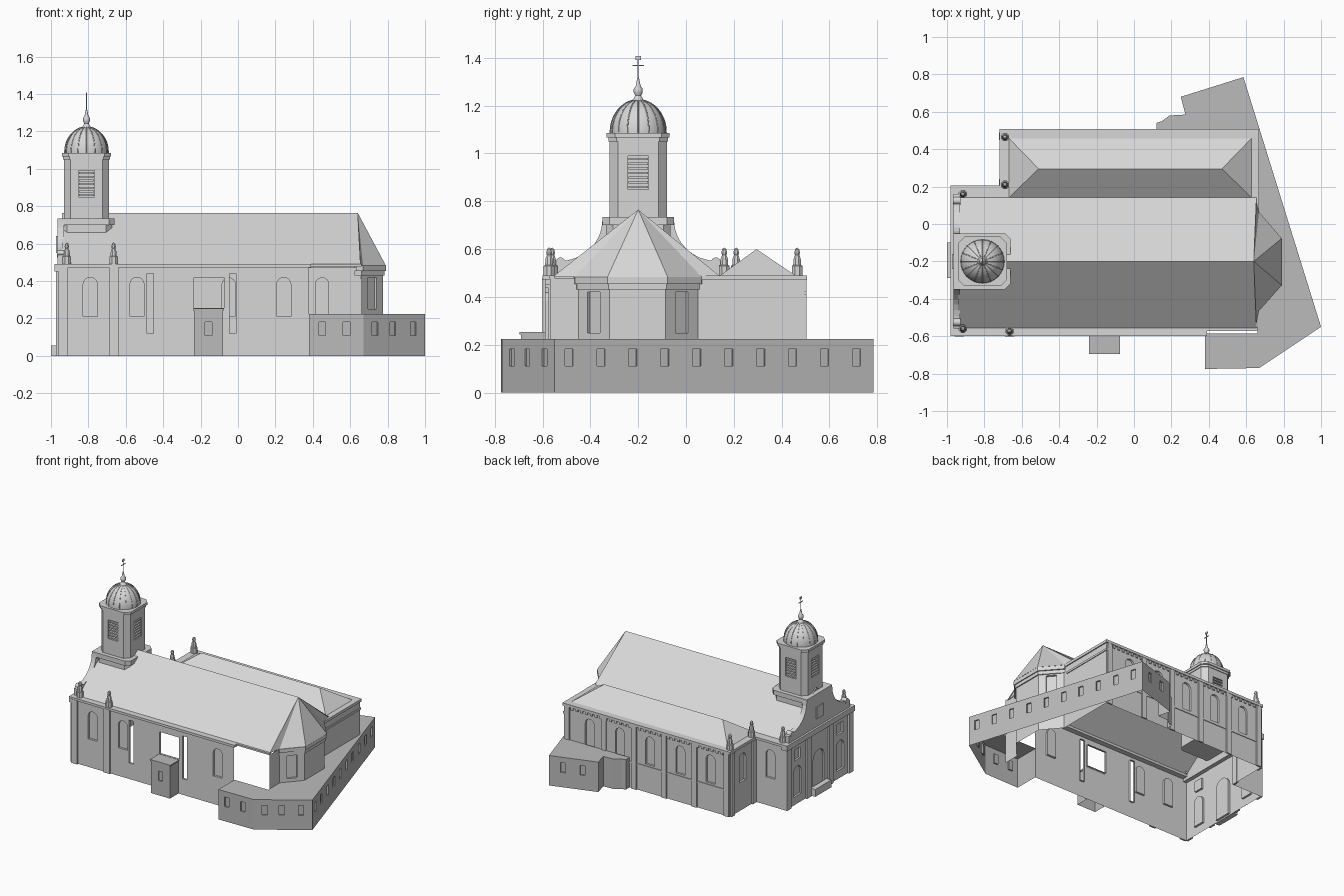
import bpy, bmesh, math
from mathutils import Vector

if "Cube" in bpy.data.objects:
    bpy.data.objects.remove(bpy.data.objects["Cube"])


def material(name, v):
    m = bpy.data.materials.new(name)
    m.diffuse_color = (v, v, v, 1)
    m.use_nodes = True
    m.node_tree.nodes["Principled BSDF"].inputs["Base Color"].default_value = m.diffuse_color
    return m


LIGHT = material("light_grey", 0.68)
DARK = material("mid_grey", 0.50)


def mesh(name, verts, faces, mat=LIGHT, smooth=False):
    me = bpy.data.meshes.new(name)
    me.from_pydata(verts, [], faces)
    me.materials.append(mat)
    ob = bpy.data.objects.new(name, me)
    bpy.context.collection.objects.link(ob)
    if smooth:
        bpy.context.view_layer.objects.active = ob
        ob.select_set(True)
        bpy.ops.object.shade_smooth_by_angle(angle=math.radians(35))
        ob.select_set(False)
    return ob


def prism(name, pts, z0, z1, mat=LIGHT):
    n = len(pts)
    v = [(x, y, z) for z in (z0, z1) for x, y in pts]
    f = [(i, (i + 1) % n, n + (i + 1) % n, n + i) for i in range(n)]
    return mesh(name, v, f + [tuple(range(n))[::-1], tuple(range(n, 2 * n))], mat)


def box(name, x0, x1, y0, y1, z0, z1, mat=LIGHT):
    return prism(name, [(x0, y0), (x1, y0), (x1, y1), (x0, y1)], z0, z1, mat)


def lathe(name, profile, cx, cy, n, smooth=True, turn=0.0):
    v, f = [], []
    for r, z in profile:
        for i in range(n):
            a = turn + 2 * math.pi * i / n
            v.append((cx + r * math.cos(a), cy + r * math.sin(a), z))
    for k in range(len(profile) - 1):
        for i in range(n):
            j = (i + 1) % n
            f.append((k * n + i, k * n + j, (k + 1) * n + j, (k + 1) * n + i))
    f.append(tuple(range(len(v) - n, len(v))))
    return mesh(name, v, f, LIGHT, smooth)


def opening_loop(c, w, zb, zt, arched):
    h = w / 2
    if not arched:
        return [(c - h, zb), (c + h, zb), (c + h, zt), (c - h, zt)]
    arc = [(c + h * math.cos(math.pi * i / 8), zt - h + h * math.sin(math.pi * i / 8)) for i in range(9)]
    return [(c - h, zb), (c + h, zb)] + arc


def wall(name, p, q, z0, z1, openings=(), mat=LIGHT, depth=0.015):
    """Wall sheet, outside on the right of p->q; openings are (along, width, bottom, top, arched, through)."""
    p, q = Vector((*p, 0)), Vector((*q, 0))
    d = (q - p).normalized()
    n = Vector((d.y, -d.x, 0))
    L = (q - p).length
    bm = bmesh.new()

    def ring(loop, back=0.0):
        return [bm.verts.new(p + d * u + Vector((0, 0, z)) - n * back) for u, z in loop]
    edges = []
    rings = []
    for k, loop in enumerate([[(0, z0), (L, z0), (L, z1), (0, z1)]] + [opening_loop(*o[:5]) for o in openings]):
        r = ring(loop)
        edges += [bm.edges.new((r[i], r[(i + 1) % len(r)])) for i in range(len(r))]
        if k:
            rings.append((loop, r, openings[k - 1][5]))
    bmesh.ops.triangle_fill(bm, use_beauty=True, edges=edges, normal=n)
    for f in bm.faces:
        f.normal_update()
        if f.normal.dot(n) < 0:
            f.normal_flip()
    for loop, r, through in rings:
        b = ring(loop, depth)
        for i in range(len(r)):
            j = (i + 1) % len(r)
            bm.faces.new((r[i], r[j], b[j], b[i]))
        if not through:
            bm.faces.new(b)
    me = bpy.data.meshes.new(name)
    bm.to_mesh(me)
    bm.free()
    me.materials.append(mat)
    ob = bpy.data.objects.new(name, me)
    bpy.context.collection.objects.link(ob)
    return ob


def arch(c, w=0.075, zb=0.21, zt=0.42):
    return (c, w, zb, zt, True, False)


# Nave and aisle walls (openings measured along each wall)
W, S, N, E = -0.96, -0.59, 0.495, 0.66
wall("south_wall", (W, S), (0.38, S), 0, 0.48,
     [arch(0.17), arch(0.42), arch(1.205), (0.49, 0.035, 0.12, 0.44, False, True),
      (0.932, 0.035, 0.12, 0.44, False, True), (0.805, 0.16, 0.255, 0.42, False, True)])
wall("north_aisle_wall", (E, N), (-0.71, N), 0, 0.48, [arch(0.21 + 0.25 * i) for i in range(5)])
wall("aisle_west_wall", (-0.71, N), (-0.71, 0.195), 0, 0.48, [arch(0.15)])
wall("nave_north_return", (-0.71, 0.195), (W, 0.195), 0, 0.48, [arch(0.125)])
wall("west_front", (W, 0.195), (W, S), 0, 0.48,
     [(0.392, 0.13, 0.01, 0.31, True, False), arch(0.14, 0.09, 0.06, 0.28), arch(0.645, 0.09, 0.06, 0.28),
      (0.14, 0.07, 0.33, 0.41, False, False), (0.645, 0.07, 0.33, 0.41, False, False)])
wall("aisle_east_wall", (E, 0.05), (E, N), 0, 0.48)
wall("nave_east_wall", (E, S + 0.02), (E, -0.45), 0, 0.48)
box("aisle_east_band", E - 0.005, E + 0.006, 0.08, 0.505, 0.41, 0.425)
box("north_sill_band", -0.71, E, N - 0.002, N + 0.005, 0.185, 0.197)

# Pilasters on the south, north and west sides
for x in (-0.935, -0.665):
    box("south_pilaster", x - 0.025, x + 0.025, S - 0.012, S + 0.002, 0, 0.478)
for x in (-0.685, -0.42, -0.17, 0.08, 0.33, 0.635):
    box("north_pilaster", x - 0.02, x + 0.02, N - 0.002, N + 0.01, 0, 0.47)
for y in (-0.565, -0.33, -0.065, 0.17):
    box("west_pilaster", W - 0.014, W + 0.002, y - 0.025, y + 0.025, 0, 0.45)
for y in (0.22, 0.47):
    box("aisle_pilaster", -0.722, -0.708, y - 0.02, y + 0.02, 0, 0.47)
box("west_step", -1.0, W, -0.29, -0.1, 0, 0.055)

# Cornices and gutters
box("south_cornice", -0.975, 0.39, -0.60, -0.55, 0.472, 0.49)
box("south_east_eave", 0.39, E, -0.572, -0.55, 0.478, 0.49)
box("west_cornice", -0.98, -0.93, -0.60, 0.205, 0.45, 0.49)
box("return_cornice", W, -0.71, 0.14, 0.205, 0.472, 0.49)
box("north_cornice", -0.718, 0.668, 0.455, 0.507, 0.47, 0.49)
box("aisle_west_cornice", -0.718, -0.66, 0.14, 0.46, 0.47, 0.49)
box("aisle_east_cornice", 0.62, 0.668, 0.05, 0.46, 0.47, 0.49)
for i in range(34):
    x = -0.695 + i * 0.04
    box("dentil", x, x + 0.018, N - 0.002, 0.503, 0.45, 0.47)

# Roofs
ridge, eave = 0.765, 0.488
mesh("nave_roof", [(-0.94, -0.558, eave), (0.655, -0.558, eave), (0.64, -0.2, ridge), (-0.94, -0.2, ridge),
                   (0.655, 0.145, eave), (-0.94, 0.145, eave)], [(0, 1, 2, 3), (3, 2, 4, 5)])
mesh("aisle_roof", [(-0.67, 0.14, eave), (0.63, 0.14, eave), (0.63, 0.46, eave), (-0.67, 0.46, eave),
                    (-0.51, 0.295, 0.6), (0.47, 0.295, 0.6)], [(0, 1, 5, 4), (1, 2, 5), (2, 3, 4, 5), (3, 0, 4)])

# Polygonal apse at the east end
apse = [(E, -0.45), (0.775, -0.32), (0.775, -0.085), (E, 0.05)]
for i in range(3):
    L = (Vector(apse[i + 1]) - Vector(apse[i])).length
    wall("apse_wall", apse[i], apse[i + 1], 0, 0.44, [(L / 2, 0.07, 0.25, 0.42, False, False)] if i != 1 else [])
rim = [(0.63, -0.47), (E + 0.008, -0.465), (0.79, -0.328), (0.79, -0.077), (E + 0.008, 0.065), (0.63, 0.07)]
prism("apse_cornice", rim, 0.455, 0.483)
prism("apse_cornice_lower", [(x - 0.007, -0.2 + (y + 0.2) * 0.97) for x, y in rim], 0.43, 0.456)
roof_rim = [(0.65, -0.558)] + rim[1:5] + [(0.65, 0.145)]
mesh("apse_roof", [(x, y, 0.484) for x, y in roof_rim] + [(0.64, -0.2, ridge)], [(i, i + 1, 6) for i in range(5)])

# Scrolled west gable
arc = [(0.15 + 0.18 * (1 - math.sin(t)), 0.72 - 0.17 * math.cos(t)) for t in [math.pi / 2 * i / 8 for i in range(9)]]
half = [(0.36, 0.49), (0.36, 0.54)] + arc + [(0.15, 0.735)]
prof = [(-0.2 + y, z) for y, z in half] + [(-0.2 - y, z) for y, z in reversed(half)]
n = len(prof)
mesh("west_gable", [(x, y, z) for x in (-0.965, -0.93) for y, z in prof],
     [tuple(range(n)), tuple(range(2 * n - 1, n - 1, -1))] +
     [(i, (i + 1) % n, n + (i + 1) % n, n + i) for i in range(n)])
for s in (-1, 1):
    c = lathe("gable_scroll", [(0.001, -0.02), (0.02, -0.02), (0.02, 0.02), (0.001, 0.02)], 0, 0, 16)
    c.rotation_euler = (0, math.pi / 2, 0)
    c.location = (-0.948, -0.2 + s * 0.325, 0.545)
box("gable_window", -0.972, -0.964, -0.24, -0.16, 0.55, 0.64)

# Bell tower
CX, CY = -0.81, -0.2


def octagon(h, c=0.035):
    k = h - c
    return [(CX + x, CY + y) for x, y in
            [(-k, -h), (k, -h), (h, -k), (h, k), (k, h), (-k, h), (-h, k), (-h, -k)]]


prism("tower_base", octagon(0.135, 0.03), 0.5, 0.70)
prism("tower_base_ledge", octagon(0.15, 0.03), 0.70, 0.735)
shaft = octagon(0.12)
for i in range(8):
    p, q = shaft[i], shaft[(i + 1) % 8]
    main = i % 2 == 0
    wall("tower_wall", p, q, 0.73, 1.07, [(0.085, 0.085, 0.85, 0.99, False, False)] if main else [], depth=0.02)
for k in range(4):
    for j in range(7):
        s = box("louvre_slat", -0.04, 0.04, -0.119, -0.102, 0.855 + j * 0.0195, 0.865 + j * 0.0195)
        s.location = (CX, CY, 0)
        s.rotation_euler.z = k * math.pi / 2
prism("tower_cornice_lower", octagon(0.125), 1.05, 1.066)
prism("tower_cornice", octagon(0.132), 1.066, 1.085)

# Dome, ribs, finial and vane
R, H = 0.117, 0.135
dome = [(R, 1.083)] + [(R * math.cos(t), 1.09 + H * math.sin(t)) for t in [math.pi / 2 * i / 10 for i in range(10)]]
lathe("dome", dome, CX, CY, 32)
cu = bpy.data.curves.new("dome_ribs", "CURVE")
cu.dimensions, cu.bevel_depth, cu.bevel_resolution = "3D", 0.0025, 0
for k in range(16):
    a = 2 * math.pi * k / 16
    sp = cu.splines.new("POLY")
    sp.points.add(len(dome) - 1)
    for pt, (r, z) in zip(sp.points, dome):
        pt.co = (CX + r * math.cos(a), CY + r * math.sin(a), z, 1)
cu.materials.append(LIGHT)
bpy.context.collection.objects.link(bpy.data.objects.new("dome_ribs", cu))
lathe("finial", [(0.034, 1.212), (0.02, 1.228), (0.012, 1.242), (0.019, 1.256), (0.019, 1.27), (0.01, 1.283),
                 (0.005, 1.31), (0.002, 1.32), (0.002, 1.405)], CX, CY, 12)
box("vane_bar", CX - 0.002, CX + 0.002, CY - 0.024, CY + 0.024, 1.366, 1.371)
box("vane_plate", CX - 0.002, CX + 0.002, CY - 0.012, CY + 0.012, 1.392, 1.408)

# Corner pinnacles
for x, y in [(-0.915, 0.16), (-0.915, -0.56), (-0.665, -0.573), (-0.69, 0.465), (-0.69, 0.21)]:
    lathe("pinnacle", [(0.024, 0.488), (0.024, 0.53), (0.018, 0.533), (0.016, 0.56), (0.01, 0.575), (0.013, 0.585),
                       (0.009, 0.6), (0.001, 0.606)], x, y, 8, False, math.pi / 8)

# Low flat-roofed annex wrapping the east end
outer = [(0.38, -0.585), (0.38, -0.775), (0.67, -0.77), (1.0, -0.55), (0.585, 0.785), (0.25, 0.68), (0.275, 0.585),
         (0.19, 0.58), (0.15, 0.55), (0.12, 0.54), (0.12, 0.497)]
inner = [(E, 0.497)] + apse[::-1] + [(E, -0.585)]


def small(us):
    return [(u, 0.036, 0.11, 0.182, False, False) for u in us]


holes = {1: small((0.07, 0.2)), 2: small((0.075, 0.19, 0.32)), 3: small([0.063 + 0.14 * i for i in range(10)]),
         4: small((0.1, 0.24))}
for i in range(len(outer) - 1):
    wall("annex_wall", outer[i], outer[i + 1], 0, 0.224, holes.get(i, ()), DARK, 0.01)
loop = outer + inner
bm = bmesh.new()
vs = [bm.verts.new((x, y, 0.224)) for x, y in loop]
bmesh.ops.triangle_fill(bm, use_beauty=True, normal=(0, 0, 1),
                        edges=[bm.edges.new((vs[i], vs[i - 1])) for i in range(len(vs))])
annex_roof = mesh("annex_roof", [], [], DARK)
bm.to_mesh(annex_roof.data)
bm.free()

# South porch
porch = [(-0.235, S), (-0.235, -0.69), (-0.08, -0.69), (-0.08, S)]
for i in range(3):
    wall("porch_wall", porch[i], porch[i + 1], 0, 0.245, small((0.077,)) if i == 1 else (), DARK, 0.01)
box("porch_roof", -0.241, -0.074, -0.696, S, 0.243, 0.253, DARK)
